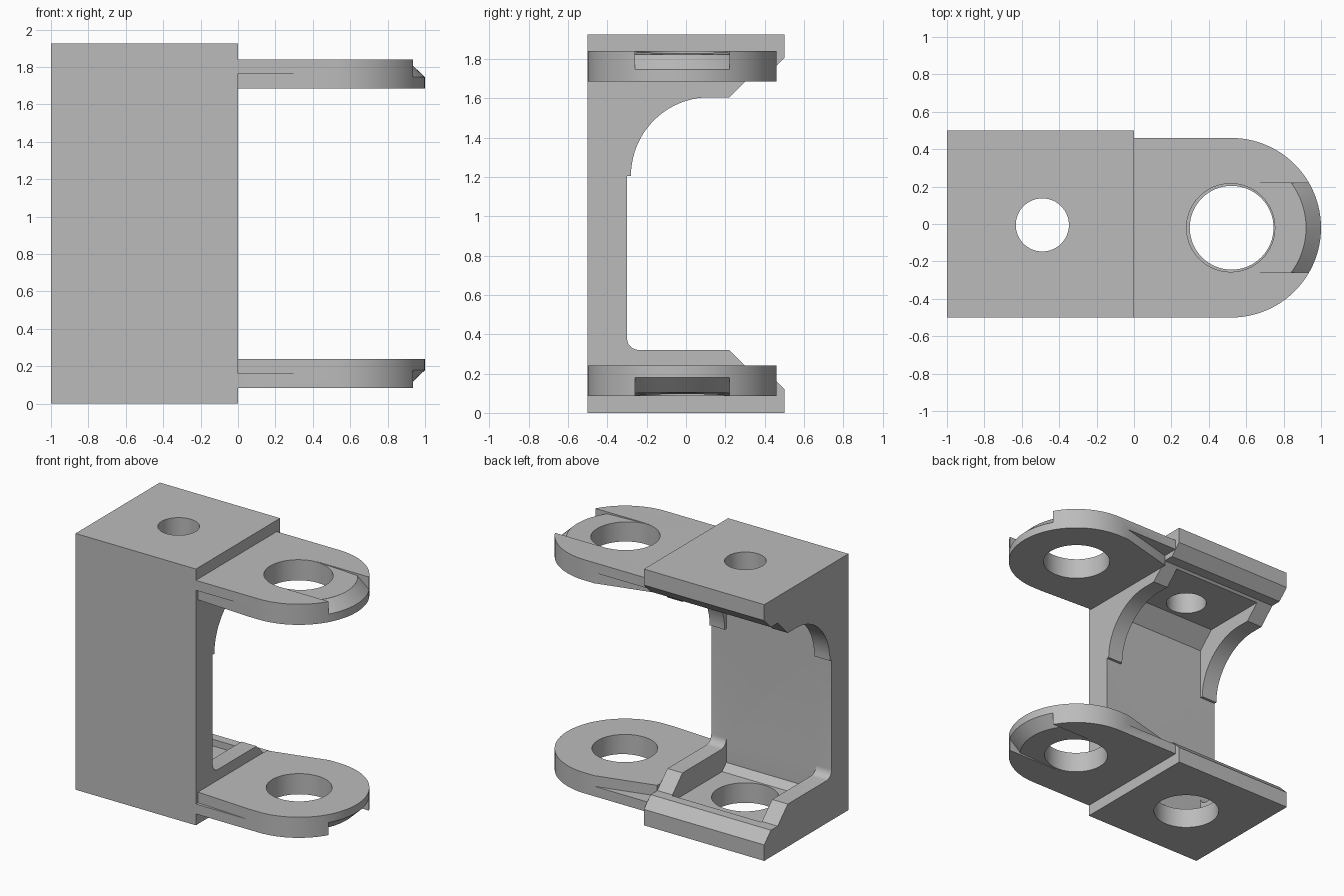
import bpy, bmesh, math
from mathutils import Matrix, Vector

if "Cube" in bpy.data.objects:
    bpy.data.objects.remove(bpy.data.objects["Cube"], do_unlink=True)

H = 1.925                    # overall height
CX, CY, R = 0.52, -0.02, 0.48  # rounded end of each arm

grey = bpy.data.materials.new("light_grey")
grey.use_nodes = True
grey.diffuse_color = (0.5, 0.5, 0.5, 1)
grey.node_tree.nodes["Principled BSDF"].inputs["Base Color"].default_value = (0.5, 0.5, 0.5, 1)


def make(name, bm):
    bmesh.ops.recalc_face_normals(bm, faces=bm.faces)
    mesh = bpy.data.meshes.new(name)
    bm.to_mesh(mesh)
    bm.free()
    mesh.materials.append(grey)
    ob = bpy.data.objects.new(name, mesh)
    bpy.context.collection.objects.link(ob)
    return ob


def prism(name, pts, axis, lo, hi):
    """Extrude a 2D outline along x (pts are y,z), y (x,z) or z (x,y)."""
    bm = bmesh.new()
    place = {"x": lambda a, b: (lo, a, b), "y": lambda a, b: (a, lo, b), "z": lambda a, b: (a, b, lo)}[axis]
    face = bm.faces.new([bm.verts.new(place(*p)) for p in pts])
    new = bmesh.ops.extrude_face_region(bm, geom=[face])["geom"]
    step = Vector([(hi - lo) * (axis == k) for k in "xyz"])
    bmesh.ops.translate(bm, vec=step, verts=[v for v in new if isinstance(v, bmesh.types.BMVert)])
    return make(name, bm)


def arc(cx, cy, r, a0, a1, n):
    angles = [math.radians(a0 + (a1 - a0) * i / n) for i in range(n + 1)]
    return [(cx + r * math.cos(a), cy + r * math.sin(a)) for a in angles]


def drill(name, x, y, r, lo, hi):
    return prism(name, arc(x, y, r, 0, 360, 64)[:-1], "z", lo, hi)


def combine(ob, tool, operation="DIFFERENCE"):
    mod = ob.modifiers.new("cut", "BOOLEAN")
    mod.operation, mod.solver, mod.object = operation, "EXACT", tool
    bpy.context.view_layer.objects.active = ob
    bpy.ops.object.modifier_apply(modifier=mod.name)
    bpy.data.objects.remove(tool, do_unlink=True)


def smooth(ob):
    bpy.ops.object.select_all(action="DESELECT")
    ob.select_set(True)
    bpy.context.view_layer.objects.active = ob
    bpy.ops.object.shade_smooth_by_angle(angle=math.radians(25))


# Bracket body: C-shaped section with stepped lips and a large upper curve
lip = [(0.5, 0), (0.5, 0.12), (0.42, 0.20), (0.34, 0.20), (0.22, 0.32)]
upper_curve = [(0.12 + (y - 0.12) * 1.0, z) for y, z in arc(0.12, 1.205, 0.4, 90, 180, 20)]
section = ([(-0.5, 0)] + lip
           + arc(-0.24, 0.38, 0.06, 270, 180, 6)
           + [(-0.3, 1.205)] + upper_curve[::-1]
           + [(y, H - z) for y, z in lip[::-1]] + [(-0.5, H)])
body = prism("bracket_body", section, "x", -1, 0)

# Pocket between the two side ribs
pocket = [(-0.25, 0.15), (0.35, 0.15), (0.35, 1.71), (-0.18, 1.71),
          (-0.30, 1.59), (-0.30, 0.20)]
combine(body, prism("pocket_cutter", pocket, "x", -0.87, -0.125))
combine(body, drill("top_hole_cutter", -0.49, -0.005, 0.142, 1.5, 2.1))
combine(body, drill("bottom_hole_cutter", -0.49, -0.005, 0.23, -0.2, 0.3))
smooth(body)


def make_arm(name, hole_x, hole_r, flip):
    # Plate with a round end
    outline = [(0, CY - R)] + arc(CX, CY, R, -90, 90, 48) + [(0, CY + R)]
    arm = prism(name, outline, "z", 1.685, 1.84)

    # Tapered relief on the inner half of both edges, next to the body
    for k, (side, inset) in enumerate([(1, 0.12), (-1, 0.025)]):
        edge = CY + side * R
        wedge = [(-0.1, edge - side * inset * 1.2), (0.44, edge), (0.44, edge + side * 0.1),
                 (-0.1, edge + side * 0.1)]
        combine(arm, prism("wedge_cutter", wedge, "z", 1.6, 1.765))

    # Shallow ramp leading to the tip
    ramp = [(0.45, 1.841), (0.92, 1.822), (1.1, 1.815), (1.1, 1.95), (0.45, 1.95)]
    combine(arm, prism("ramp_cutter", ramp, "y", CY - 0.24, CY + 0.24))

    # Conical bevel across the tip, limited to the width of the ramp
    bm = bmesh.new()
    ring = [(0.40, 1.822), (0.52, 1.707), (0.52, 1.95), (0.40, 1.95)]
    verts = [bm.verts.new((CX + r, CY, z)) for r, z in ring]
    edges = [bm.edges.new((verts[i], verts[i - 1])) for i in range(4)]
    bmesh.ops.spin(bm, geom=verts + edges, cent=(CX, CY, 0), axis=(0, 0, 1),
                   angle=math.tau, steps=96, use_duplicate=False)
    bmesh.ops.remove_doubles(bm, verts=bm.verts, dist=0.0005)
    cone = make("bevel_cutter", bm)
    strip = [(CX, CY - 0.24), (1.2, CY - 0.24), (1.2, CY + 0.24), (CX, CY + 0.24)]
    combine(cone, prism("strip", strip, "z", 1.6, 2.0), "INTERSECT")
    combine(arm, cone)

    # Round bearing hole
    combine(arm, drill("bearing_cutter", hole_x, CY, hole_r, 1.5, 2.1))
    if flip:
        arm.data.transform(Matrix.Translation((0, 0, H)) @ Matrix.Diagonal((1, 1, -1, 1)))
        arm.data.flip_normals()
    smooth(arm)


make_arm("upper_arm", 0.517, 0.236, False)
make_arm("lower_arm", 0.522, 0.224, True)
